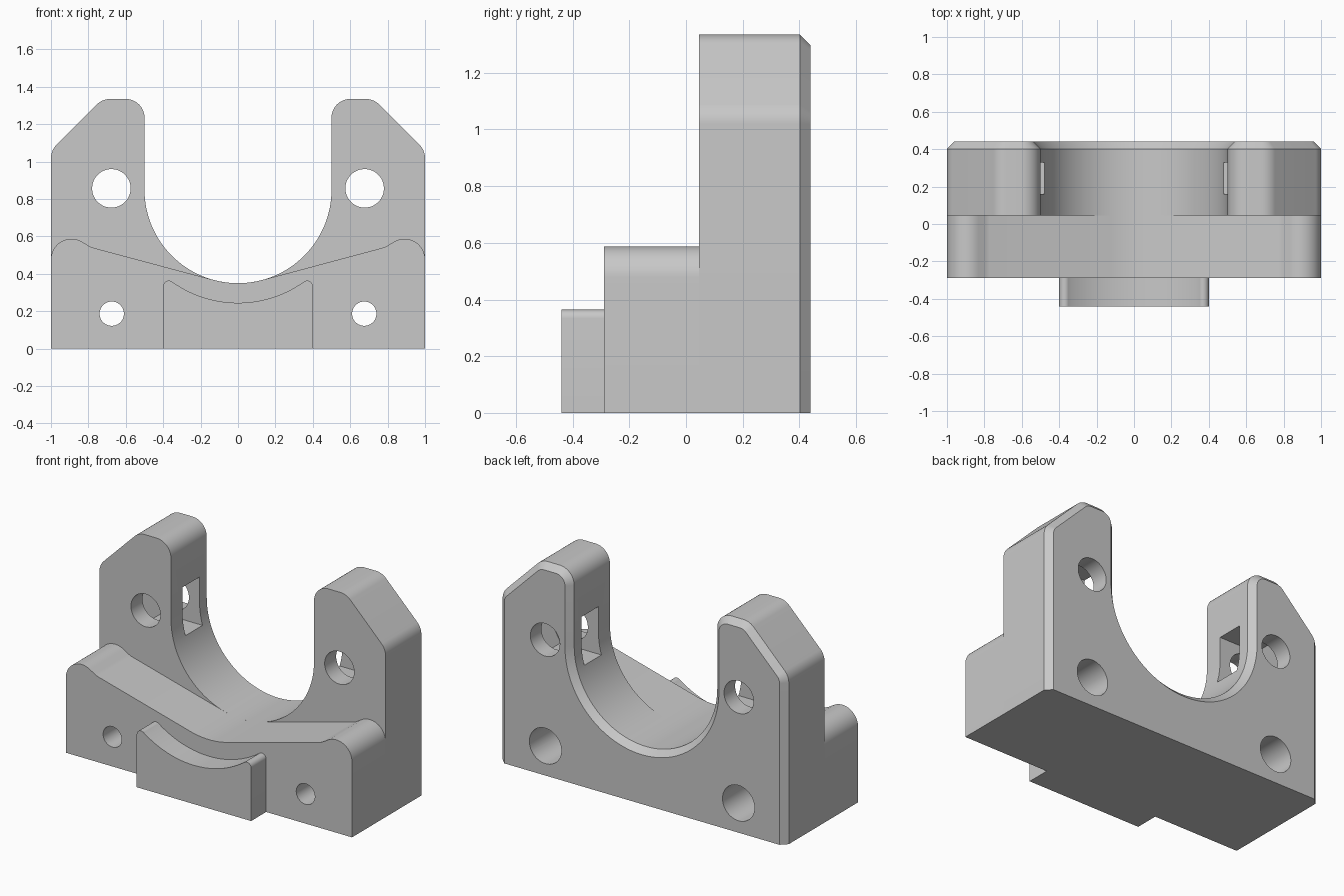
import bpy, bmesh
from math import sin, cos, tan, radians
from mathutils import Vector

if "Cube" in bpy.data.objects:
    bpy.data.objects.remove(bpy.data.objects["Cube"], do_unlink=True)

grey = bpy.data.materials.new("plain grey")
grey.use_nodes = True
grey.diffuse_color = (0.58, 0.58, 0.58, 1)
grey.node_tree.nodes["Principled BSDF"].inputs["Base Color"].default_value = grey.diffuse_color


def arc(cx, cz, r, a0, a1, n):
    angles = [radians(a0 + (a1 - a0) * i / n) for i in range(n + 1)]
    return [Vector((cx + r * cos(a), cz + r * sin(a))) for a in angles]


def fillet(before, corner, after, r, n=10):
    """Round one corner of a profile."""
    p, a, b = Vector(corner), Vector(before), Vector(after)
    u, v = (a - p).normalized(), (b - p).normalized()
    half = u.angle(v) / 2
    centre = p + (u + v).normalized() * r / sin(half)
    start, end = p + u * r / tan(half) - centre, p + v * r / tan(half) - centre
    sweep = start.angle_signed(end)
    out = []
    for i in range(n + 1):
        t = -sweep * i / n
        out.append(centre + Vector((start.x * cos(t) - start.y * sin(t),
                                    start.x * sin(t) + start.y * cos(t))))
    return out


def mirrored(half):
    return half + [Vector((-p.x, p.y)) for p in reversed(half) if p.x > 1e-5]


def inset(points, c):
    """Shrink a clockwise profile, leaving its base on the ground."""
    out = []
    for i, p in enumerate(points):
        d1 = (p - points[i - 1]).normalized()
        d2 = (points[(i + 1) % len(points)] - p).normalized()
        n1, n2 = Vector((d1.y, -d1.x)), Vector((d2.y, -d2.x))
        q = p + (n1 + n2) * c / (1 + n1.dot(n2))
        if p.y < 1e-6:
            q.y = 0
        out.append(q)
    return out


def loft(name, sections):
    """Skin (profile, y) sections from front to back."""
    bm = bmesh.new()
    rings = [[bm.verts.new((p[0], y, p[1])) for p in prof] for prof, y in sections]
    for a, b in zip(rings, rings[1:]):
        for i in range(len(a)):
            bm.faces.new((a[i - 1], a[i], b[i], b[i - 1]))
    bm.faces.new(rings[0])
    bm.faces.new(rings[-1])
    bmesh.ops.recalc_face_normals(bm, faces=bm.faces)
    mesh = bpy.data.meshes.new(name)
    bm.to_mesh(mesh)
    bm.free()
    mesh.materials.append(grey)
    obj = bpy.data.objects.new(name, mesh)
    bpy.context.collection.objects.link(obj)
    return obj


def activate(obj):
    bpy.ops.object.select_all(action="DESELECT")
    obj.select_set(True)
    bpy.context.view_layer.objects.active = obj


def cut(obj, profile, y0, y1):
    cutter = loft("cutter", [(profile, y0), (profile, y1)])
    cutter.hide_render = True
    mod = obj.modifiers.new("cut", "BOOLEAN")
    mod.operation, mod.solver, mod.object = "DIFFERENCE", "EXACT", cutter
    activate(obj)
    bpy.ops.object.modifier_apply(modifier=mod.name)
    bpy.data.objects.remove(cutter, do_unlink=True)


def circle(x, z, r):
    return arc(x, z, r, 0, 360, 48)[:-1]


bore_z, bore_r = 0.85, 0.5
foot = Vector((1, 0))

# Rear plate with two uprights, round cradle and chamfered back edge
tip = [(0.5, bore_z), (0.5, 1.335), (0.725, 1.335), (1, 1.06), (1, 0)]
half = arc(0, bore_z, bore_r, -90, 0, 32)
for a, b, c in zip(tip, tip[1:], tip[2:]):
    half += fillet(a, b, c, 0.1)
outline = mirrored(half + [foot])
plate = loft("rear_plate", [(outline, 0.045), (outline, 0.402), (inset(outline, 0.038), 0.44)])

# Middle block with sloping shoulders and rounded ends
half = arc(0, bore_z, bore_r, -90, -75, 6)
shoulder = arc(0.89, 0.477, 0.11, 123, 0, 20)
half += fillet(half[-1], (0.785, 0.5425), shoulder[0], 0.1, 4) + shoulder
block_profile = mirrored(half + [foot])
block = loft("middle_block", [(block_profile, -0.29), (block_profile, 0.045)])

# Front lip with a shallow concentric cradle
half = arc(0, bore_z, 0.605, -90, -54.4, 14) + arc(0.37, 0.334, 0.03, 125.6, 0, 10)
lip_profile = mirrored(half + [Vector((0.4, 0))])
lip = loft("front_lip", [(lip_profile, -0.44), (lip_profile, -0.29)])

# Bolt holes, counterbores and nut pockets on both sides
for s in (-1, 1):
    upper, lower = s * 0.677, s * 0.675
    cut(plate, circle(upper, 0.857, 0.103), -0.1, 0.6)
    cut(plate, circle(lower, 0.187, 0.112), -0.1, 0.6)
    cut(block, circle(lower, 0.187, 0.065), -0.5, 0.2)
    cut(block, circle(lower, 0.187, 0.112), -0.09, 0.2)
    pocket = [(s * x, z) for x, z in
              ((0.3, 0.707), (0.764, 0.707), (0.85, 0.857), (0.764, 1.007), (0.3, 1.007))]
    cut(plate, pocket, 0.16, 0.33)

for obj in (plate, block, lip):
    activate(obj)
    bpy.ops.object.shade_smooth_by_angle(angle=radians(30))
